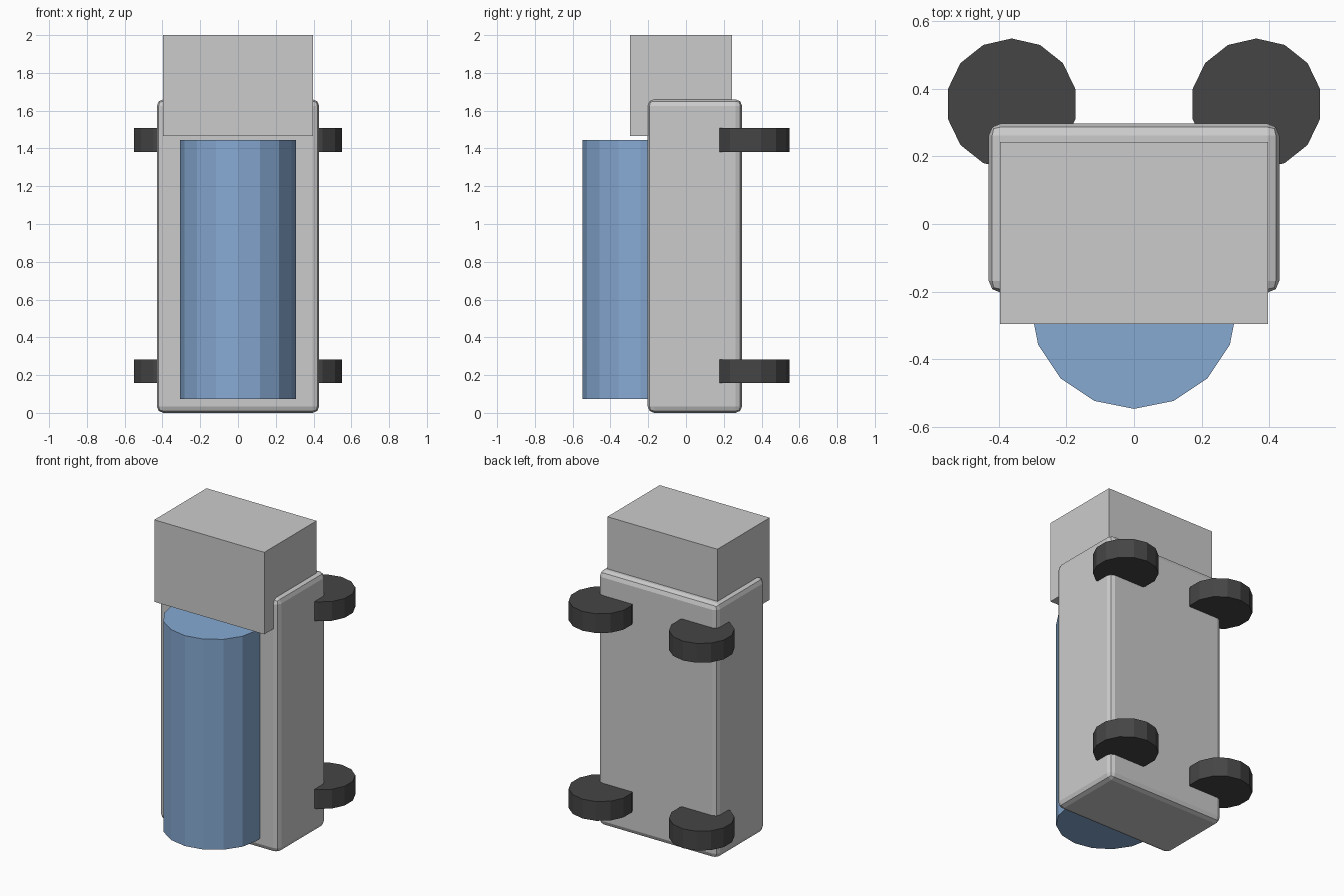
import bpy

if "Cube" in bpy.data.objects:
    bpy.data.objects.remove(bpy.data.objects["Cube"])


def paint(obj, name, color):
    mat = bpy.data.materials.get(name) or bpy.data.materials.new(name)
    mat.diffuse_color = color
    mat.use_nodes = True
    mat.node_tree.nodes["Principled BSDF"].inputs["Base Color"].default_value = mat.diffuse_color
    obj.data.materials.append(mat)


def box(name, lo, hi):
    center = [(a + b) / 2 for a, b in zip(lo, hi)]
    bpy.ops.mesh.primitive_cube_add(size=1, location=center)
    obj = bpy.context.object
    obj.name = name
    obj.scale = [b - a for a, b in zip(lo, hi)]
    bpy.ops.object.transform_apply(location=False, rotation=False, scale=True)
    return obj


def cylinder(name, sides, radius, x, y, z0, z1):
    bpy.ops.mesh.primitive_cylinder_add(vertices=sides, radius=radius,
                                        depth=z1 - z0, location=(x, y, (z0 + z1) / 2))
    obj = bpy.context.object
    obj.name = name
    return obj


# Main body with softened edges
body = box("body", (-0.43, -0.203, 0), (0.43, 0.297, 1.66))
bevel = body.modifiers.new("bevel", "BEVEL")
bevel.width = 0.035
bevel.segments = 2

# Upper block
box("top_block", (-0.397, -0.296, 1.465), (0.397, 0.243, 2.0))

# Front tank
tank = cylinder("front_tank", 16, 0.307, 0, -0.24, 0.073, 1.446)
paint(tank, "blue", (0.24, 0.4, 0.65, 1))

# Four rear wheels, two heights on each side
for height, z0, z1 in (("lower", 0.157, 0.283), ("upper", 1.382, 1.508)):
    for side, x in (("left", -0.362), ("right", 0.362)):
        wheel = cylinder(f"{height}_{side}_wheel", 14, 0.194, x, 0.355, z0, z1)
        paint(wheel, "dark_grey", (0.06, 0.06, 0.06, 1))
